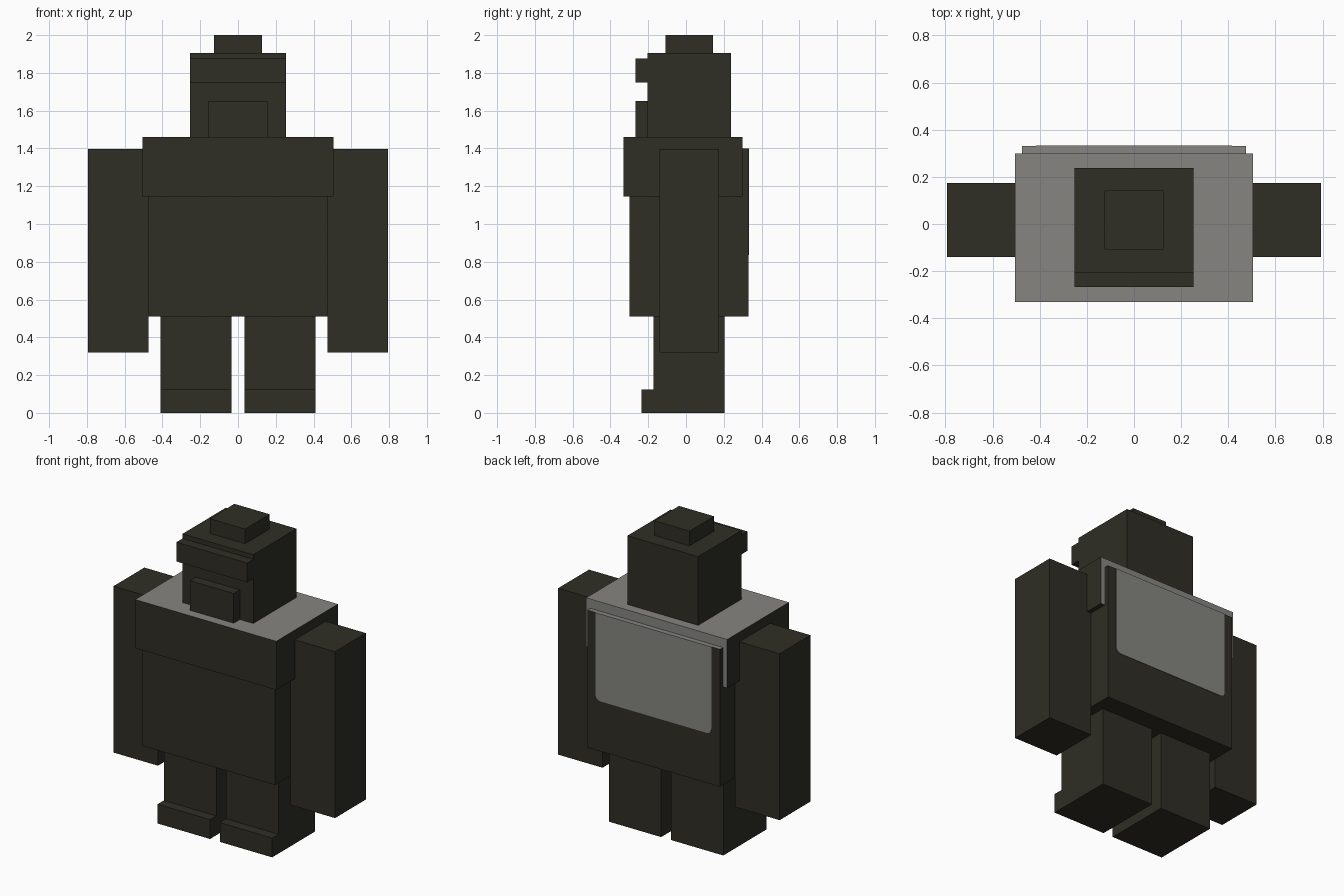
import bpy
import bmesh

# Remove the default cube only
cube = bpy.data.objects.get("Cube")
if cube:
    bpy.data.objects.remove(cube, do_unlink=True)


def make_material(name, rgb):
    mat = bpy.data.materials.new(name)
    mat.use_nodes = True
    color = (*rgb, 1.0)
    mat.diffuse_color = color
    mat.node_tree.nodes["Principled BSDF"].inputs["Base Color"].default_value = color
    return mat


DARK = make_material("dark fur", (0.028, 0.027, 0.018))
SILVER = make_material("silver fur", (0.24, 0.235, 0.22))


def box(name, x, y, z, mats=(DARK,), silver_rule=None, round_bottom=0.0):
    """Box from (min, max) ranges; faces whose normal passes the rule turn silver."""
    bm = bmesh.new()
    bmesh.ops.create_cube(bm, size=1.0)
    for v in bm.verts:
        v.co = [r[0] if c < 0 else r[1] for c, r in zip(v.co, (x, y, z))]
    if round_bottom:
        edges = [e for e in bm.edges
                 if all(abs(v.co.z - z[0]) < 1e-5 for v in e.verts)
                 and abs(e.verts[0].co.x - e.verts[1].co.x) < 1e-5]
        bmesh.ops.bevel(bm, geom=edges, offset=round_bottom, segments=4,
                        profile=0.5, affect='EDGES')
    bm.normal_update()
    if silver_rule:
        for f in bm.faces:
            f.material_index = int(silver_rule(f.normal))
    mesh = bpy.data.meshes.new(name)
    bm.to_mesh(mesh)
    bm.free()
    for m in mats:
        mesh.materials.append(m)
    obj = bpy.data.objects.new(name, mesh)
    bpy.context.collection.objects.link(obj)
    return obj


def pair(name, x, y, z):
    """The same box on both sides of the body."""
    box("left_" + name, x, y, z)
    box("right_" + name, (-x[1], -x[0]), y, z)


# Torso with a silver top, and shoulders silver on top and behind
box("torso", (-0.475, 0.475), (-0.30, 0.33), (0.51, 1.40),
    (DARK, SILVER), lambda n: n.z > 0.5)
box("shoulders", (-0.505, 0.505), (-0.33, 0.30), (1.145, 1.46),
    (DARK, SILVER), lambda n: n.z > 0.5 or n.y > 0.5)

# Silver saddle patch on the back, rounded at its lower corners
box("back_patch", (-0.415, 0.415), (0.328, 0.333), (0.835, 1.40),
    (SILVER,), round_bottom=0.035)

# Arms, legs and feet
pair("arm", (0.475, 0.793), (-0.14, 0.175), (0.32, 1.397))
pair("leg", (0.035, 0.41), (-0.172, 0.204), (0.0, 0.51))
pair("foot", (0.035, 0.41), (-0.236, -0.172), (0.0, 0.125))

# Head with brow, muzzle and crest
box("head", (-0.253, 0.253), (-0.205, 0.237), (1.46, 1.905))
box("brow", (-0.253, 0.253), (-0.268, -0.205), (1.75, 1.875))
box("muzzle", (-0.157, 0.157), (-0.268, -0.205), (1.46, 1.652))
box("crest", (-0.126, 0.126), (-0.108, 0.143), (1.905, 2.0))
